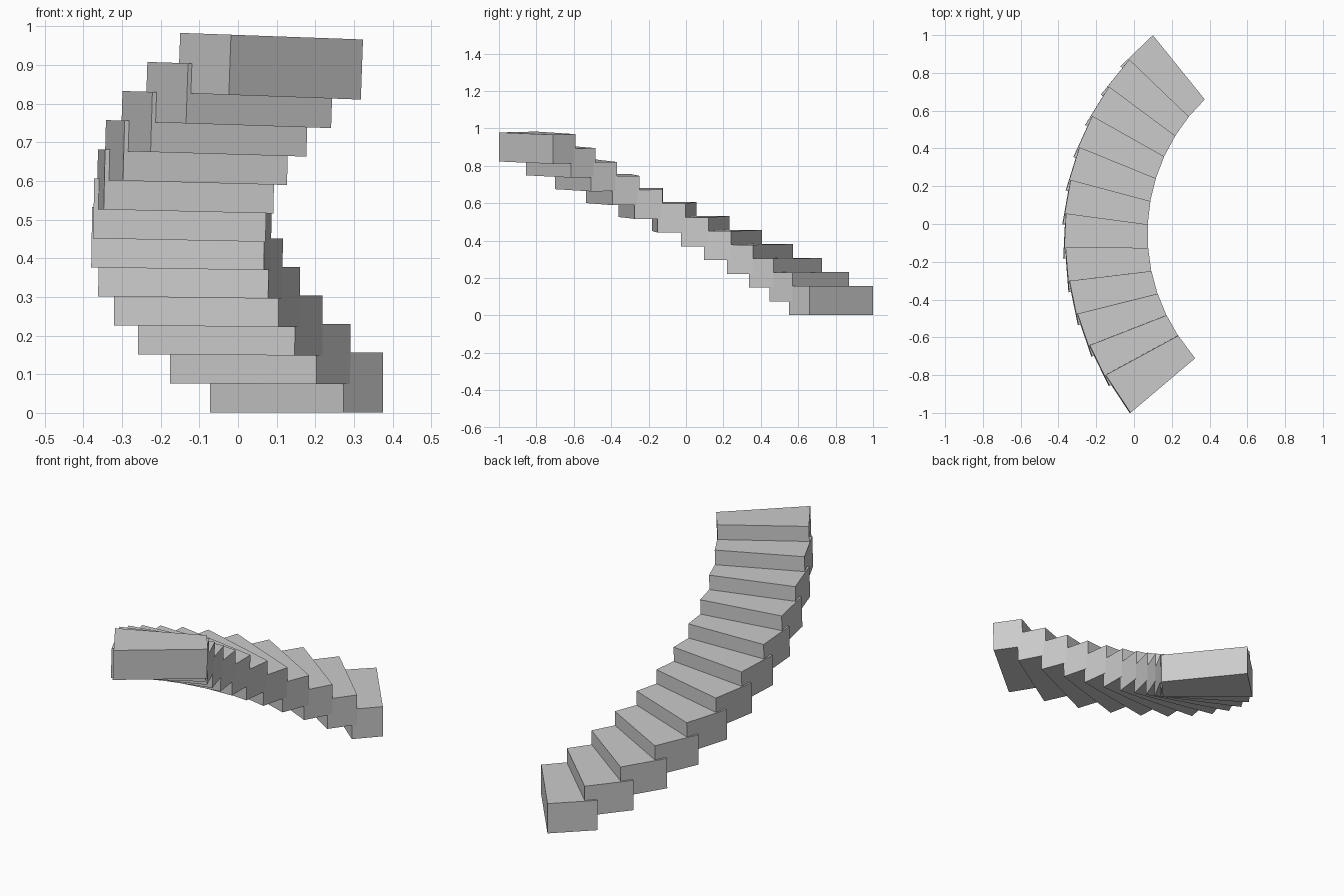
import bpy, bmesh
from math import radians, cos, sin
from mathutils import Matrix, Vector

if "Cube" in bpy.data.objects:
    bpy.data.objects.remove(bpy.data.objects["Cube"])

STEPS = 12
CENTRE = Vector((1.055, -0.05))      # centre of the curved flight
RISE, HEIGHT = 0.0743, 0.1555
TURN = radians(79.6) / (STEPS - 1)
TILT = 0.036                         # lean reached by the top step

# Wedge corners of the bottom step as (radius, angle): outer back, inner back, inner front, outer front
WEDGE = [(1.419, -47.7), (0.983, -46.2), (0.986, -37.5), (1.433, -38.1)]


def make_step(i):
    bm = bmesh.new()
    plan = []
    for r, a in WEDGE:
        a = radians(a) + i * TURN
        plan.append(CENTRE - Vector((r * cos(a), r * sin(a))))
    face = bm.faces.new([bm.verts.new((p.x, p.y, 0)) for p in plan])
    top = bmesh.ops.extrude_face_region(bm, geom=[face])["geom"]
    bmesh.ops.translate(bm, vec=(0, 0, HEIGHT),
                        verts=[g for g in top if isinstance(g, bmesh.types.BMVert)])
    bmesh.ops.recalc_face_normals(bm, faces=bm.faces)
    # Lean the step slightly about its own top centre, more towards the top
    mid = sum(plan, Vector((0, 0))) / 4
    pivot = Matrix.Translation((mid.x, mid.y, HEIGHT))
    lean = pivot @ Matrix.Rotation(TILT * i / (STEPS - 1), 4, 'Y') @ pivot.inverted()
    bm.transform(Matrix.Translation((0, 0, i * RISE + 0.001)) @ lean)
    mesh = bpy.data.meshes.new(f"stair_step_{i + 1}")
    bm.to_mesh(mesh)
    bm.free()
    bpy.context.collection.objects.link(bpy.data.objects.new(mesh.name, mesh))


# Curved flight of overlapping wedge steps, rising from back to front
for i in range(STEPS):
    make_step(i)
